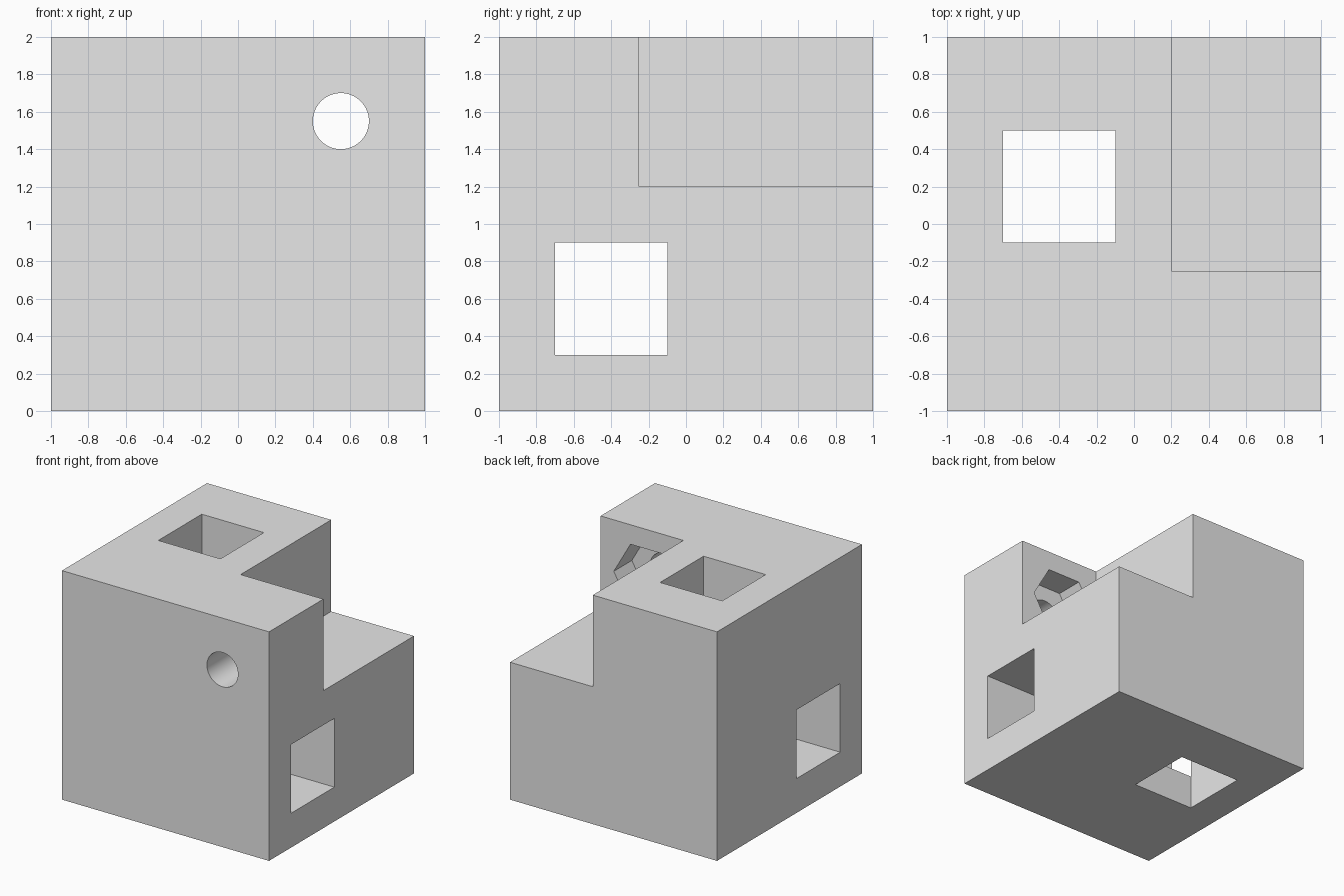
import bpy
import math

default_cube = bpy.data.objects.get("Cube")
if default_cube:
    bpy.data.objects.remove(default_cube, do_unlink=True)

grey = bpy.data.materials.new("light grey")
grey.use_nodes = True
grey.diffuse_color = (0.8, 0.8, 0.8, 1)
grey.node_tree.nodes["Principled BSDF"].inputs["Base Color"].default_value = (0.8, 0.8, 0.8, 1)


def box(name, low, high):
    """Box spanning two opposite corners."""
    centre = [(a + b) / 2 for a, b in zip(low, high)]
    bpy.ops.mesh.primitive_cube_add(size=1, location=centre)
    obj = bpy.context.object
    obj.name = name
    obj.scale = [b - a for a, b in zip(low, high)]
    bpy.ops.object.transform_apply(location=True, rotation=True, scale=True)
    obj.data.materials.append(grey)
    return obj


def bore(name, sides, radius, y_front, y_back, turn=0):
    """Prism along y, centred on the upper bolt axis."""
    bpy.ops.mesh.primitive_cylinder_add(
        vertices=sides, radius=radius, depth=y_back - y_front,
        location=(0.55, (y_front + y_back) / 2, 1.55),
        rotation=(math.pi / 2, turn, 0))
    obj = bpy.context.object
    obj.name = name
    bpy.ops.object.transform_apply(location=True, rotation=True, scale=True)
    obj.data.materials.append(grey)
    return obj


# Solid block
block = box("block", (-1, -1, 0), (1, 1, 2))

# Corner notch, two square tunnels meeting along one wall, bolt hole and nut recess
cutters = [
    box("corner_notch", (0.2, -0.25, 1.2), (1.5, 1.5, 2.5)),
    box("vertical_tunnel", (-0.7, -0.1, -0.5), (-0.1, 0.5, 2.5)),
    box("cross_tunnel", (-1.5, -0.7, 0.3), (1.5, -0.099, 0.9)),
    bore("bolt_hole", 64, 0.15, -1.2, -0.2),
    bore("nut_recess", 6, 0.323, -0.5, -0.2, math.pi / 6),
]

# Point the recess corners sideways, whatever the primitive's starting angle
recess = cutters[-1].data
if max(v.co.x for v in recess.vertices) - 0.55 < 0.31:
    for v in recess.vertices:
        dx, dz = v.co.x - 0.55, v.co.z - 1.55
        v.co.x, v.co.z = 0.55 + dz, 1.55 - dx

bpy.ops.object.select_all(action="DESELECT")
block.select_set(True)
bpy.context.view_layer.objects.active = block
for cutter in cutters:
    cut = block.modifiers.new(cutter.name, "BOOLEAN")
    cut.operation = "DIFFERENCE"
    cut.solver = "EXACT"
    cut.object = cutter
    bpy.ops.object.modifier_apply(modifier=cut.name)
for cutter in cutters:
    bpy.data.objects.remove(cutter, do_unlink=True)

# Round bolt hole, crisp edges elsewhere
bpy.ops.object.shade_smooth_by_angle(angle=math.radians(30))
